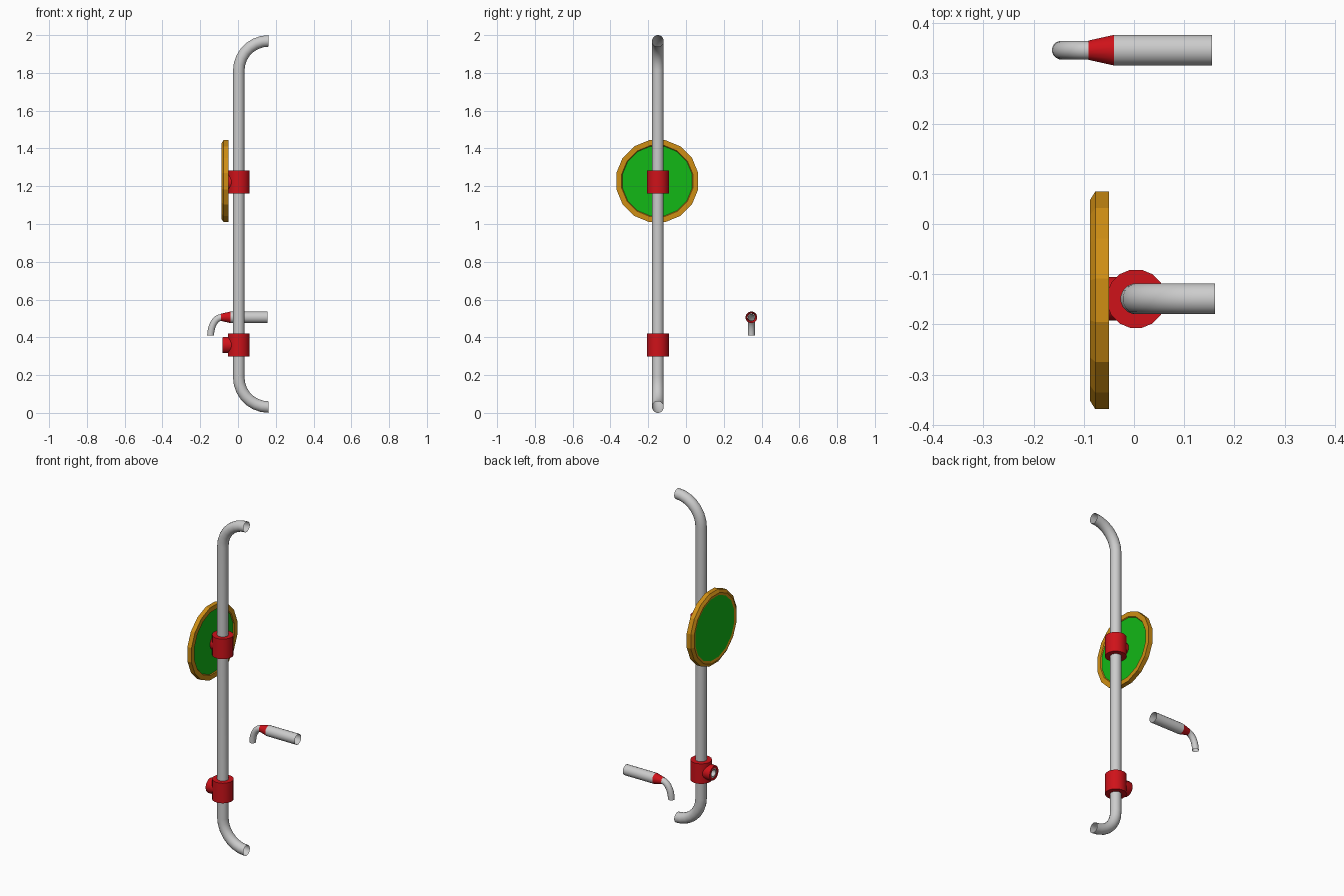
import bpy, bmesh
from math import sin, cos, pi, atan2, radians
from mathutils import Vector

if "Cube" in bpy.data.objects:
    bpy.data.objects.remove(bpy.data.objects["Cube"])


def material(name, rgb):
    m = bpy.data.materials.new(name)
    m.diffuse_color = (*rgb, 1)
    m.use_nodes = True
    m.node_tree.nodes["Principled BSDF"].inputs["Base Color"].default_value = m.diffuse_color
    return m


RED = material("red", (0.62, 0.006, 0.01))
GOLD = material("gold", (0.62, 0.27, 0.007))
GREEN = material("green", (0.006, 0.48, 0.008))


def sweep(name, y, rings, mat=None, sides=16, smooth=True):
    """Skin rings (x, z, radius, heading in the xz plane) at depth y."""
    bm = bmesh.new()
    loops = []
    for x, z, r, h in rings:
        n = Vector((-sin(h), 0, cos(h)))
        loop = []
        for i in range(sides):
            t = 2 * pi * (i + 0.5) / sides
            loop.append(bm.verts.new(Vector((x, y, z)) + r * (cos(t) * n + sin(t) * Vector((0, 1, 0)))))
        loops.append(loop)
    for a, b in zip(loops, loops[1:]):
        for i in range(sides):
            j = (i + 1) % sides
            bm.faces.new((a[i], a[j], b[j], b[i]))
    bmesh.ops.remove_doubles(bm, verts=bm.verts, dist=1e-5)
    bmesh.ops.recalc_face_normals(bm, faces=bm.faces)
    me = bpy.data.meshes.new(name)
    bm.to_mesh(me)
    bm.free()
    ob = bpy.data.objects.new(name, me)
    bpy.context.collection.objects.link(ob)
    if mat:
        me.materials.append(mat)
    if smooth:
        bpy.ops.object.select_all(action='DESELECT')
        ob.select_set(True)
        bpy.context.view_layer.objects.active = ob
        bpy.ops.object.shade_smooth_by_angle(angle=radians(35))
    return ob


def bend(cx, cz, rx, rz, r, a0, a1, n=7):
    """Rings of a clockwise elliptical quarter bend."""
    out = []
    for i in range(n + 1):
        a = radians(a0 + (a1 - a0) * i / n)
        out.append((cx + rx * cos(a), cz + rz * sin(a), r, atan2(-rz * cos(a), rx * sin(a))))
    return out


def along_x(z, profile):
    return [(x, z, r, 0) for x, r in profile]


PX, PY, R = 0.004, -0.149, 0.031

# tall pipe with a bend at each end, ends open
B = 0.157
sweep("tall_pipe", PY, bend(PX + B, R + B, B, B, R, 270, 180) + bend(PX + B, 2 - R - B, B, B, R, 180, 90))

# clamp collars, each with a side socket
for name, z in (("upper", 1.222), ("lower", 0.359)):
    sweep(name + "_collar", PY, [(PX, z + dz, r, pi / 2) for dz, r in
          ((-0.06, 0.030), (-0.06, 0.059), (0.06, 0.059), (0.06, 0.030))], RED)
    end = -0.052 if name == "upper" else -0.081
    sweep(name + "_socket", PY, along_x(z, ((-0.03, 0.044), (end + 0.004, 0.044), (end, 0.042),
          (end, 0.028), (-0.03, 0.028))), RED)

# bare lining inside the open lower socket
sweep("socket_lining", PY, along_x(0.359, ((-0.03, 0.028), (-0.078, 0.028), (-0.078, 0.020), (-0.03, 0.020))))

# round plate: chamfered rim and coloured face
DZ = 1.227
sweep("plate_rim", PY - 0.003, along_x(DZ, ((-0.084, 0.188), (-0.088, 0.203), (-0.077, 0.221),
      (-0.050, 0.221), (-0.050, 0.192), (-0.055, 0.188))), GOLD, smooth=False)
sweep("plate_face", PY - 0.003, along_x(DZ, ((-0.084, 0), (-0.084, 0.189), (-0.055, 0.189), (-0.055, 0))),
      GREEN, smooth=False)

# separate spout: wide tube, reducer and narrow bend
SY, SZ = 0.346, 0.506
sweep("spout_tube", SY, along_x(SZ, ((-0.040, R), (0.155, R))))
sweep("spout_reducer", SY, along_x(SZ, ((-0.091, 0.0195), (-0.040, R))), RED)
sweep("spout_bend", SY, bend(-0.085, 0.410, 0.060, 0.096, 0.0185, 180, 90))
